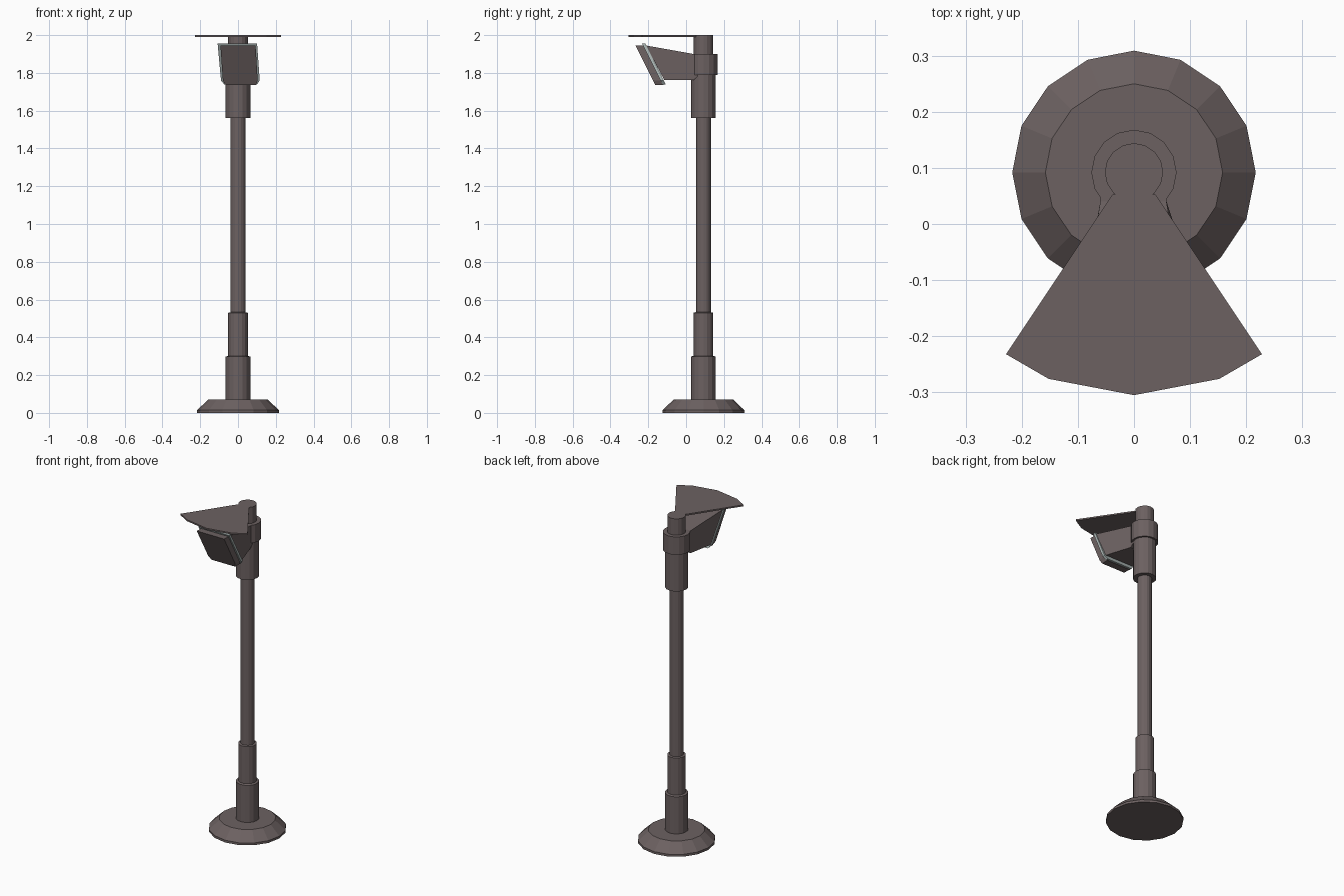
import bpy, bmesh, math

if "Cube" in bpy.data.objects:
    bpy.data.objects.remove(bpy.data.objects["Cube"])

CY = 0.092  # pole axis


def material(name, col):
    m = bpy.data.materials.new(name)
    m.diffuse_color = (*col, 1)
    m.use_nodes = True
    m.node_tree.nodes["Principled BSDF"].inputs["Base Color"].default_value = m.diffuse_color
    return m


BROWN = material("brown_metal", (0.15, 0.12, 0.12))
GLASS = material("pale_glass", (0.42, 0.48, 0.47))


def finish(bm, name, mat):
    bmesh.ops.recalc_face_normals(bm, faces=bm.faces)
    me = bpy.data.meshes.new(name)
    bm.to_mesh(me)
    bm.free()
    me.materials.append(mat)
    ob = bpy.data.objects.new(name, me)
    bpy.context.collection.objects.link(ob)
    return ob


def loft(name, rings, mat):
    """Skin matching point rings and cap both ends."""
    bm = bmesh.new()
    rs = [[bm.verts.new(p) for p in r] for r in rings]
    n = len(rs[0])
    for a, b in zip(rs, rs[1:]):
        for i in range(n):
            j = (i + 1) % n
            bm.faces.new((a[i], a[j], b[j], b[i]))
    bm.faces.new(rs[0])
    bm.faces.new(rs[-1])
    return finish(bm, name, mat)


def turned(name, profile, sides=16):
    ring = lambda r, z: [(r * math.sin(2 * math.pi * i / sides),
                          CY + r * math.cos(2 * math.pi * i / sides), z)
                         for i in range(sides)]
    return loft(name, [ring(r, z) for r, z in profile], BROWN)


# Base and stepped pole
turned("base", [(0.217, 0), (0.217, 0.014), (0.158, 0.07)])
turned("pole", [(0.065, 0.07), (0.065, 0.298), (0.052, 0.302), (0.052, 0.53),
                (0.04, 0.533), (0.04, 1.56), (0.065, 1.56), (0.065, 1.80),
                (0.052, 1.80), (0.052, 2.0)])
turned("collar", [(0.076, 1.79), (0.076, 1.90)])

# Fan-shaped rain shield
fan = [(-0.038, 0.053), (-0.228, -0.232), (-0.152, -0.276), (0, -0.305),
       (0.152, -0.276), (0.228, -0.232), (0.038, 0.053)]
loft("rain_shield", [[(x, y, z) for x, y in fan] for z in (1.991, 2.0)], BROWN)

# Flaring lamp housing from the collar to the lens
loft("lamp_housing", [
    [(-0.058, 0.07, 1.79), (0.056, 0.07, 1.79), (0.056, 0.07, 1.90), (-0.058, 0.07, 1.90)],
    [(-0.060, 0.04, 1.762), (0.058, 0.04, 1.762), (0.058, 0.04, 1.90), (-0.060, 0.04, 1.90)],
    [(-0.088, -0.115, 1.762), (0.108, -0.115, 1.762), (0.098, -0.212, 1.945), (-0.102, -0.212, 1.945)],
], BROWN)


# Slanted front panels: outline in x,z, pushed along y on the tilted plane
def slanted(name, outline, back, front, mat):
    tilt = lambda z: -0.5 * (z - 1.735)
    loft(name, [[(x, y + tilt(z), z) for x, z in outline] for y in (back, front)], mat)


slanted("lens", [(-0.108, 1.955), (0.101, 1.955), (0.115, 1.76), (0.10, 1.738),
                 (-0.072, 1.738), (-0.09, 1.76)], -0.106, -0.122, GLASS)
slanted("lens_frame", [(-0.093, 1.944), (0.093, 1.944), (0.104, 1.76), (0.095, 1.735),
                       (-0.066, 1.735), (-0.08, 1.76)], -0.118, -0.163, BROWN)
